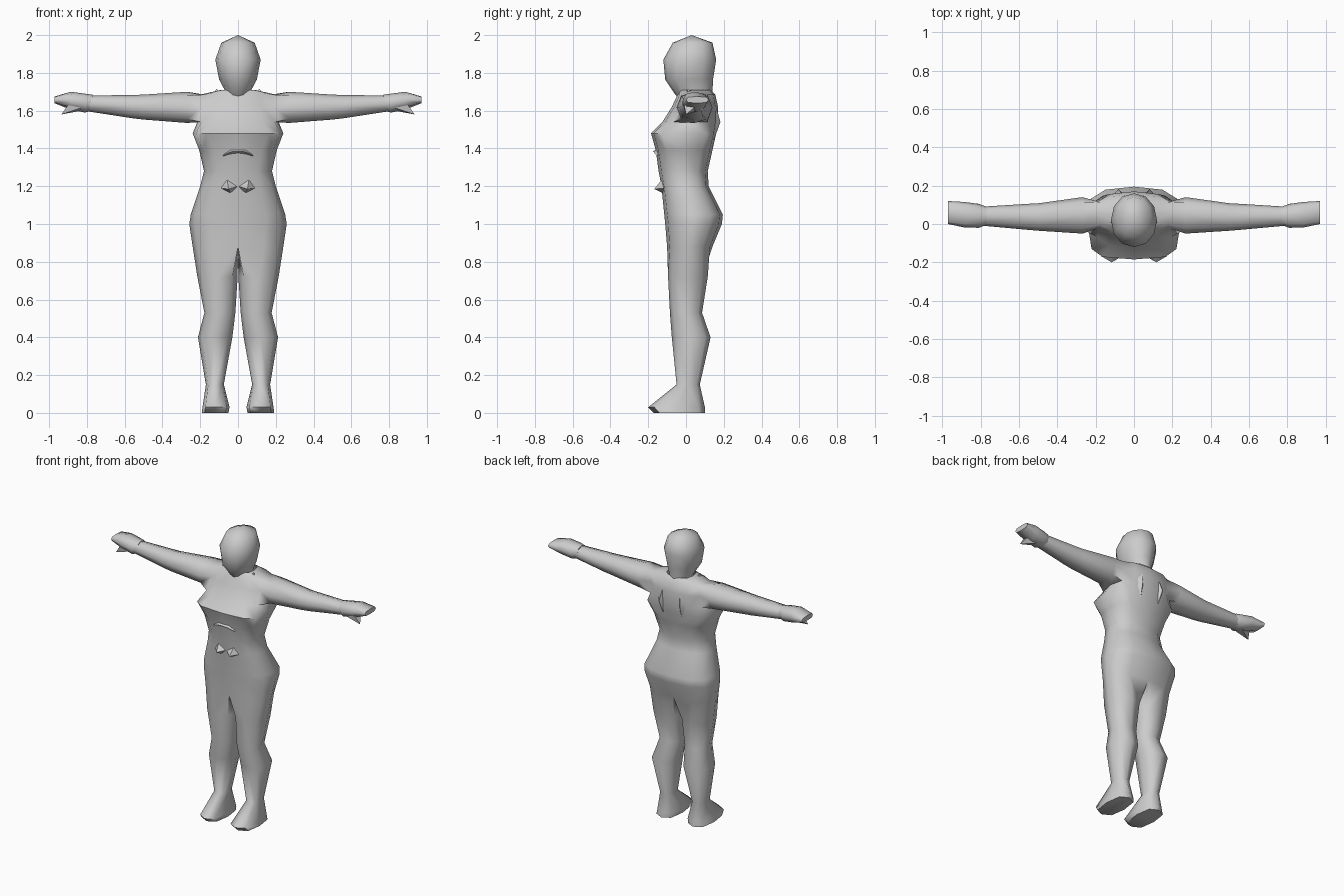
import bpy, bmesh, math

if "Cube" in bpy.data.objects:
    bpy.data.objects.remove(bpy.data.objects["Cube"])

skin = bpy.data.materials.new("light_grey")
skin.diffuse_color = (0.6, 0.6, 0.6, 1)
skin.use_nodes = True
skin.node_tree.nodes["Principled BSDF"].inputs["Base Color"].default_value = skin.diffuse_color


def finish(name, bm, angle=60, mirror=True):
    bmesh.ops.recalc_face_normals(bm, faces=bm.faces)
    me = bpy.data.meshes.new(name)
    bm.to_mesh(me)
    bm.free()
    ob = bpy.data.objects.new(name, me)
    bpy.context.collection.objects.link(ob)
    me.materials.append(skin)
    if mirror:
        m = ob.modifiers.new("mirror", 'MIRROR')
        m.use_clip = True
        m.merge_threshold = 0.0005
    bpy.ops.object.select_all(action='DESELECT')
    ob.select_set(True)
    bpy.context.view_layer.objects.active = ob
    bpy.ops.object.shade_smooth_by_angle(angle=math.radians(angle))
    return ob


def power(v, p):
    return math.copysign(abs(v) ** p, v) if abs(v) > 1e-6 else 0.0


def half_row(bm, z, yf, yb, w, p=0.8):
    """Seven points from front centre round the side to back centre."""
    out = []
    for k in range(7):
        a = math.radians(30 * k)
        out.append(bm.verts.new((w * power(math.sin(a), p),
                                 (yf + yb) / 2 - (yb - yf) / 2 * power(math.cos(a), p), z)))
    return out


def leg_ring(bm, z, xi, xo, yf, yb, p=0.85):
    out = []
    for k in range(8):
        a = math.radians(45 * k - 45)
        out.append(bm.verts.new(((xi + xo) / 2 + (xo - xi) / 2 * power(math.sin(a), p),
                                 (yf + yb) / 2 - (yb - yf) / 2 * power(math.cos(a), p), z)))
    return out


def arm_ring(bm, x, yf, yb, z0, z1, p=0.85):
    out = []
    for k in range(8):
        a = math.radians(225 + 45 * k)
        out.append(bm.verts.new((x, (yf + yb) / 2 + (yb - yf) / 2 * power(math.cos(a), p),
                                 (z0 + z1) / 2 + (z1 - z0) / 2 * power(math.sin(a), p))))
    return out


def strip(bm, a, b, closed=True, skip=()):
    n = len(a)
    for k in range(n if closed else n - 1):
        if k not in skip:
            j = (k + 1) % n
            bm.faces.new((a[k], a[j], b[j], b[k]))


def chain(bm, rings):
    for a, b in zip(rings, rings[1:]):
        strip(bm, a, b)


# Body: torso, arms and legs as one mirrored half
bm = bmesh.new()
torso = [half_row(bm, *r) for r in (
    (1.71, -0.03, 0.13, 0.09),
    (1.685, -0.045, 0.155, 0.20),
    (1.62, -0.075, 0.17, 0.21),
    (1.54, -0.125, 0.17, 0.215, 0.7),
    (1.48, -0.185, 0.16, 0.24, 0.55),
    (1.39, -0.16, 0.14, 0.205, 0.7),
    (1.28, -0.145, 0.115, 0.18),
    (1.20, -0.13, 0.12, 0.20),
    (1.05, -0.115, 0.195, 0.25, 0.75),
    (1.00, -0.11, 0.19, 0.258, 0.8),
    (0.88, -0.10, 0.14, 0.24, 0.8))]
for i, (a, b) in enumerate(zip(torso, torso[1:])):
    strip(bm, a, b, False, (2, 3) if i in (1, 2) else ())
# Arm grows from the hole at the shoulder
top, mid, low = torso[1], torso[2], torso[3]
hole = [low[2], low[3], low[4], mid[4], top[4], top[3], top[2], mid[2]]
for v in (mid[3],):
    bm.verts.remove(v)
arm = [arm_ring(bm, *r) for r in (
    (0.27, -0.05, 0.14, 1.535, 1.70),
    (0.50, -0.035, 0.108, 1.553, 1.685),
    (0.56, -0.03, 0.105, 1.56, 1.683),
    (0.80, -0.008, 0.09, 1.597, 1.68))]
chain(bm, [hole] + arm)
bm.faces.new(arm[-1])
# Leg and foot
crotch = bm.verts.new((0, 0.02, 0.85))
leg = [leg_ring(bm, *r) for r in (
    (0.72, 0.002, 0.215, -0.095, 0.115),
    (0.53, 0.014, 0.178, -0.085, 0.085),
    (0.40, 0.03, 0.212, -0.075, 0.13),
    (0.15, 0.075, 0.17, -0.05, 0.073),
    (0.03, 0.045, 0.188, -0.20, 0.10, 0.7),
    (0.00, 0.05, 0.192, -0.17, 0.10, 0.7))]
chain(bm, [torso[-1] + [crotch]] + leg)
bm.faces.new(leg[-1])
finish("body", bm)

# Head and neck
bm = bmesh.new()
rows = [half_row(bm, *r) for r in (
    (1.62, 0.0, 0.13, 0.07, 1),
    (1.69, -0.06, 0.14, 0.06, 1),
    (1.765, -0.11, 0.143, 0.10, 0.95),
    (1.87, -0.12, 0.16, 0.12, 0.95),
    (1.96, -0.07, 0.14, 0.088, 0.95))]
for a, b in zip(rows, rows[1:]):
    strip(bm, a, b, False)
crown = bm.verts.new((0, 0.03, 2.0))
for a, b in zip(rows[-1], rows[-1][1:]):
    bm.faces.new((a, b, crown))
finish("head", bm)

# Hands: mitten palm with flat fingertips
bm = bmesh.new()
palm = [arm_ring(bm, *r) for r in (
    (0.77, -0.005, 0.09, 1.60, 1.685),
    (0.81, -0.02, 0.105, 1.59, 1.69),
    (0.885, -0.018, 0.115, 1.605, 1.70),
    (0.972, 0.0, 0.12, 1.64, 1.675, 0.6))]
chain(bm, palm)
for end in (palm[0], palm[-1]):
    bm.faces.new(end)
finish("hand", bm)


def spike(name, base, tip, angle=30):
    """Pointed solid from a base polygon to a tip."""
    bm = bmesh.new()
    ring = [bm.verts.new(p) for p in base]
    t = bm.verts.new(tip)
    bm.faces.new(ring)
    for k in range(len(ring)):
        bm.faces.new((ring[k], ring[(k + 1) % len(ring)], t))
    return finish(name, bm, angle)


# Thumbs
spike("thumb", [(0.83, -0.01, 1.615), (0.83, 0.06, 1.60), (0.90, 0.06, 1.63), (0.90, -0.01, 1.63)],
      (0.935, 0.0, 1.58))
# Bow at the navel
spike("waist_bow", [(0.0, -0.125, 1.20), (0.06, -0.12, 1.245), (0.092, -0.115, 1.19), (0.04, -0.125, 1.165)],
      (0.05, -0.168, 1.185))
# Small collar points
spike("collar_point", [(0.07, 0.0, 1.68), (0.13, 0.0, 1.68), (0.10, 0.05, 1.69)], (0.115, 0.01, 1.715))

# Crescent fold under the chest
bm = bmesh.new()
cols = []
for x, z, h, y in ((0, 1.385, 0.018, -0.175), (0.04, 1.382, 0.018, -0.172), (0.08, 1.362, 0.006, -0.155)):
    cols.append([bm.verts.new((x, -0.14, z + h)), bm.verts.new((x, y, z)), bm.verts.new((x, -0.14, z - h))])
for a, b in zip(cols, cols[1:]):
    strip(bm, a, b, False)
finish("chest_fold", bm)

# Shoulder blade ridges
spike("shoulder_blade", [(0.06, 0.15, 1.66), (0.12, 0.14, 1.60), (0.11, 0.14, 1.50), (0.07, 0.15, 1.45), (0.05, 0.15, 1.54)],
      (0.08, 0.182, 1.54), 60)
